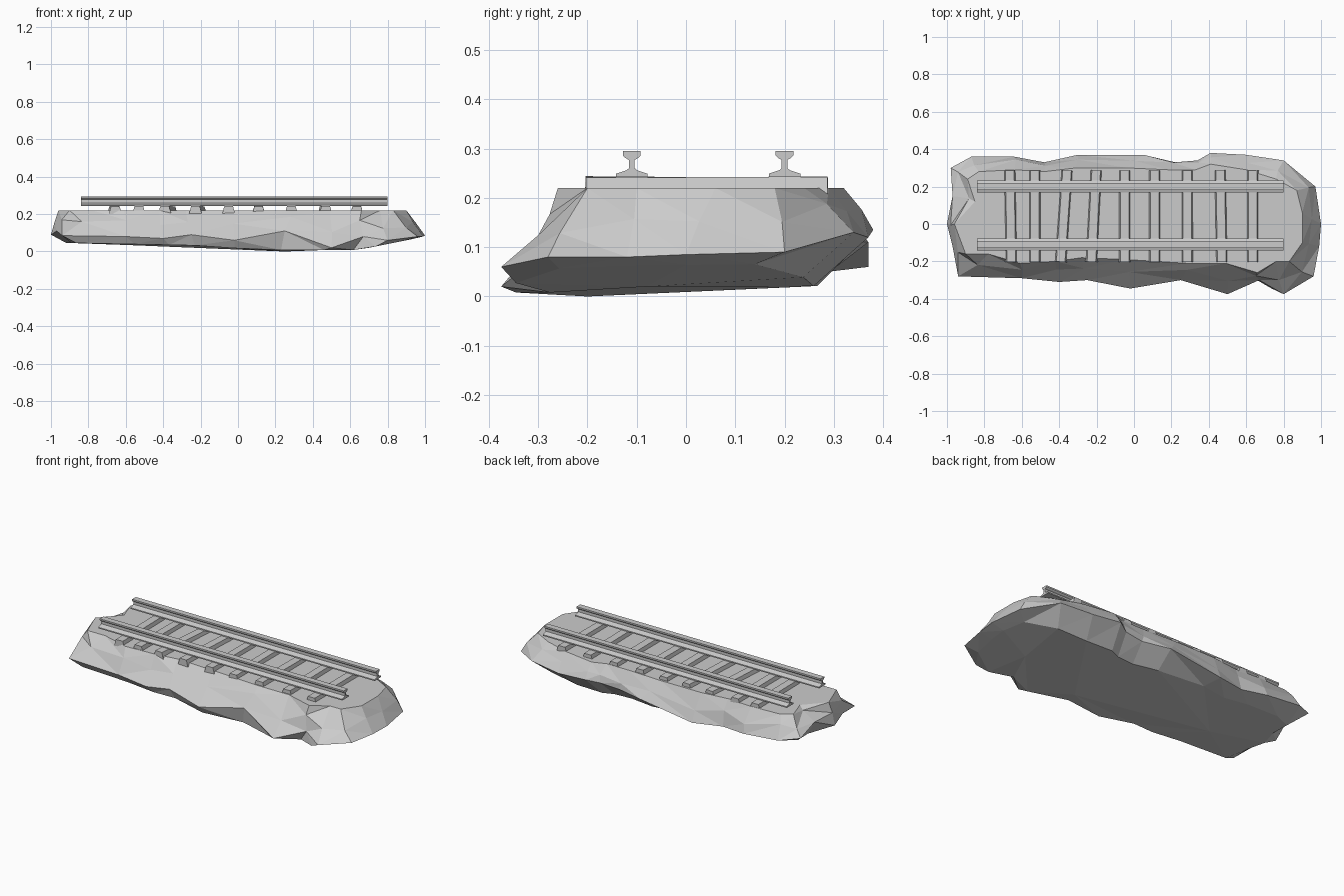
import bpy
import bmesh
import random
from math import radians
from mathutils import Matrix, Vector

random.seed(4)

cube = bpy.data.objects.get("Cube")
if cube:
    bpy.data.objects.remove(cube, do_unlink=True)

# One flat grey for everything
grey = bpy.data.materials.new("stone_grey")
grey.use_nodes = True
grey.diffuse_color = (0.6, 0.6, 0.6, 1)
grey.node_tree.nodes["Principled BSDF"].inputs["Base Color"].default_value = grey.diffuse_color


def add_object(name, bm):
    """Turn a bmesh into a flat-shaded object with the grey material."""
    bmesh.ops.recalc_face_normals(bm, faces=bm.faces[:])
    mesh = bpy.data.meshes.new(name)
    bm.to_mesh(mesh)
    bm.free()
    mesh.materials.append(grey)
    obj = bpy.data.objects.new(name, mesh)
    bpy.context.collection.objects.link(obj)
    return obj


def extrude_profile(name, profile, x_start, x_end):
    """Sweep a closed (y, z) profile along x."""
    bm = bmesh.new()
    ends = [[bm.verts.new((x, y, z)) for y, z in profile] for x in (x_start, x_end)]
    bridge(bm, *ends)
    for ring in ends:
        bm.faces.new(ring)
    return add_object(name, bm)


def bridge(bm, ring_a, ring_b):
    """Join two loops of equal length with quads."""
    count = len(ring_a)
    for i in range(count):
        j = (i + 1) % count
        bm.faces.new((ring_a[i], ring_a[j], ring_b[j], ring_b[i]))


# Rocky bed outline in hundredths: ridge x, y, z and the matching top edge x, y
BED = [
    (-100, 0, 9, -96, 0), (-97, 15, 16, -85, 12), (-98, 30, 12, -89, 24),
    (-87, 36, 10, -83, 28), (-64, 36, 8, -64, 29), (-48, 33, 7, -48, 28),
    (-30, 37, 6, -31, 30), (5, 37, 11, -4, 30), (22, 33, 11, 18, 29),
    (34, 34, 12, 33, 29), (41, 38, 13.5, 41, 32), (60, 37, 12, 60, 29),
    (80, 34, 13, 76, 24), (97, 20, 9, 87, 18), (100, 0, 8.5, 90, 6),
    (99, -12, 8, 90, -10), (96, -28, 8, 83, -20), (80, -37.5, 6, 76, -20),
    (67, -30, 8, 66, -26), (50, -37.5, 2, 49, -21), (25, -30, 11, 28, -21),
    (-2, -34.5, 6, -4, -19), (-25, -30, 9, -28, -18), (-40, -31, 7, -42, -20),
    (-60, -29, 8, -61, -21), (-94, -28, 8.5, -78, -16), (-97, -12, 11, -90, -16),
]
TOP_Z = 0.22


def underside_height(x, y):
    """Shallow belly, lowest right of centre, climbing to both ends and the back."""
    left = min(0.016 - 0.1 * x, 0.028 - 0.02 * x)
    return max(0.008, 0.2 * x - 0.12, left) + 0.05 * max(0, y)


def build_bed():
    bm = bmesh.new()
    top, shoulder, ridge, under = [], [], [], []
    for row in BED:
        x, y, z, tx, ty = (n / 100 for n in row)
        edge, crest = Vector((tx, ty, TOP_Z)), Vector((x, y, z))
        top.append(bm.verts.new(edge))
        # Uneven shoulder gives the sides their chipped facets
        middle = edge.lerp(crest, random.uniform(0.35, 0.65))
        bulge = random.uniform(0, 0.015) if y > 0 else random.uniform(-0.008, 0.008)
        middle += Vector((random.uniform(-0.015, 0.015), bulge, random.uniform(-0.008, 0.008)))
        shoulder.append(bm.verts.new(middle))
        ridge.append(bm.verts.new(crest))
        # The belly is undercut much more at the back
        ux, uy = x * 0.92, y * (0.7 if y > 0 else 0.92)
        under.append(bm.verts.new((ux, uy, min(underside_height(ux, uy), z - 0.01))))
    for upper, lower in ((top, shoulder), (shoulder, ridge), (ridge, under)):
        bridge(bm, upper, lower)
    bm.faces.new(top)
    # Underside fans to a shallow keel
    keel = [bm.verts.new(p) for p in ((-0.6, -0.08, 0.035), (0.25, -0.2, 0), (0.7, -0.08, 0.02))]
    owners = [min(keel, key=lambda k: abs(k.co.x - v.co.x)) for v in under]
    count = len(under)
    for i in range(count):
        j = (i + 1) % count
        bm.faces.new((under[i], under[j], owners[i]))
        if owners[i] != owners[j]:
            bm.faces.new((under[j], owners[j], owners[i]))
    bmesh.ops.triangulate(bm, faces=bm.faces[:])
    add_object("rocky_bed", bm)


build_bed()

# Wooden cross ties: tapered, slightly askew
TIE_X = (-0.66, -0.53, -0.375, -0.215, -0.05, 0.11, 0.285, 0.465, 0.635)
TIE_TURN = (1, 0, -4, -3, 0, 0, 0, 1, 0)
for index, (x, turn) in enumerate(zip(TIE_X, TIE_TURN)):
    bm = bmesh.new()
    bmesh.ops.create_cube(bm, size=1)
    for v in bm.verts:
        v.co.x *= 0.046 if v.co.z > 0 else 0.068
        v.co.y *= 0.49
        v.co.z *= 0.04
    tilt = radians(random.uniform(-0.5, 0.4))
    spin = Matrix.Rotation(radians(turn), 4, "Z") @ Matrix.Rotation(tilt, 4, "X")
    bm.transform(Matrix.Translation((x, 0.042, 0.222)) @ spin)
    add_object(f"cross_tie_{index + 1}", bm)

# Two steel rails with head, web and foot
HALF_RAIL = [(0.018, 0.295), (0.018, 0.286), (0.013, 0.281), (0.006, 0.277),
             (0.006, 0.26), (0.011, 0.256), (0.032, 0.249), (0.032, 0.242)]
for name, y in (("front_rail", -0.11), ("back_rail", 0.2)):
    right_half = [(y + w, z) for w, z in HALF_RAIL]
    left_half = [(y - w, z) for w, z in reversed(HALF_RAIL)]
    extrude_profile(name, right_half + left_half, -0.84, 0.8)
